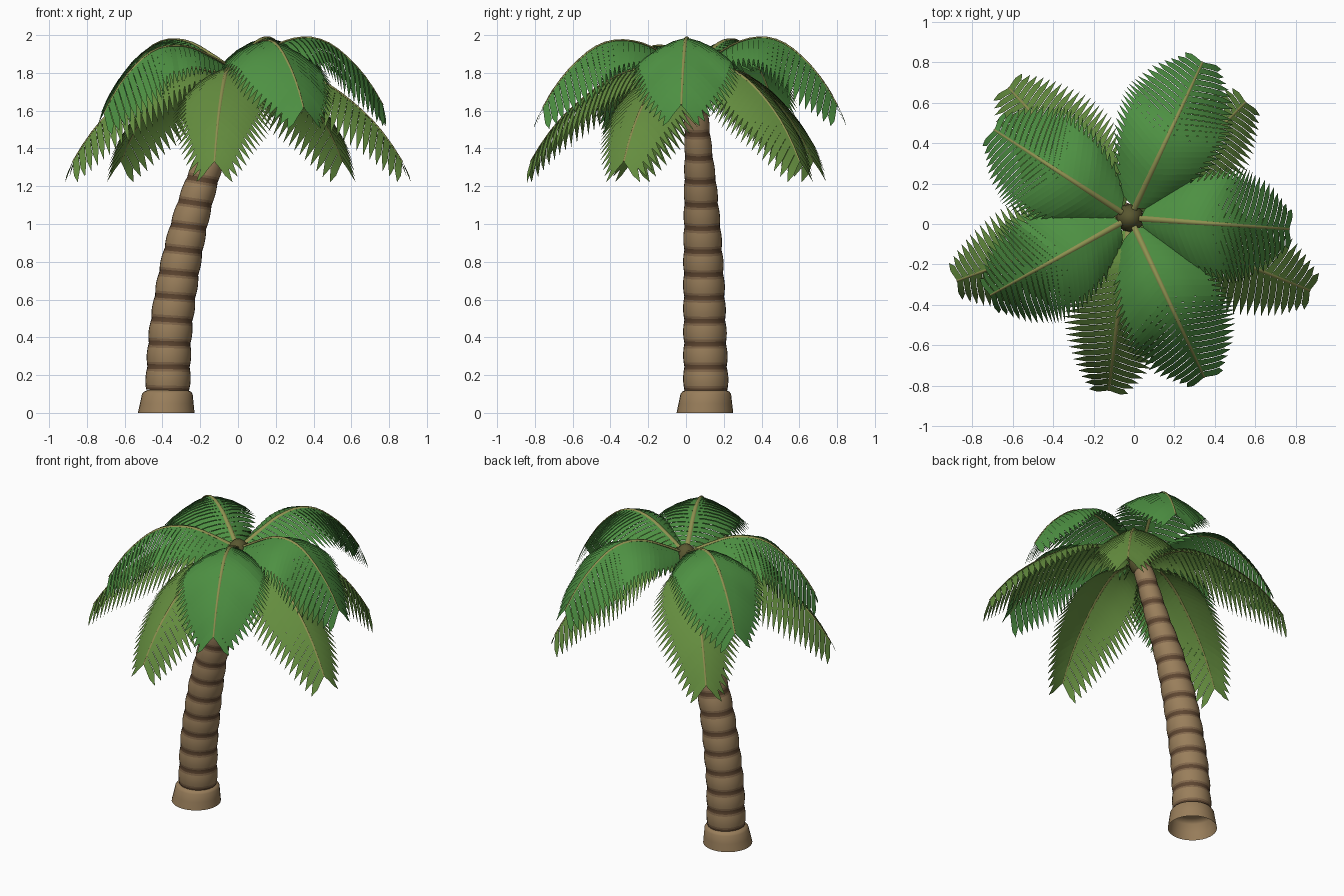
import bpy, bmesh, math
from mathutils import Vector

if "Cube" in bpy.data.objects:
    bpy.data.objects.remove(bpy.data.objects["Cube"])


def material(name, rgb):
    m = bpy.data.materials.new(name)
    m.diffuse_color = (*rgb, 1)
    m.use_nodes = True
    m.node_tree.nodes["Principled BSDF"].inputs["Base Color"].default_value = m.diffuse_color
    return m


BARK = material("bark", (0.32, 0.21, 0.105))
SHADE = material("bark_shade", (0.22, 0.135, 0.07))
RING = material("bark_ring", (0.11, 0.06, 0.03))
HUB = material("hub_brown", (0.10, 0.095, 0.03))
STEM = material("stem", (0.27, 0.28, 0.08))
UPPER = material("leaf_upper", (0.075, 0.28, 0.055))
LOWER = material("leaf_lower", (0.13, 0.27, 0.05))


def smooth_interp(pts, x):
    """Catmull-Rom style interpolation of (x, value) pairs."""
    x = min(max(x, pts[0][0]), pts[-1][0])
    n = len(pts)

    def slope(i):
        a, b = pts[max(i - 1, 0)], pts[min(i + 1, n - 1)]
        return (b[1] - a[1]) / (b[0] - a[0])
    i = max(k for k in range(n - 1) if pts[k][0] <= x)
    (x0, y0), (x1, y1) = pts[i], pts[i + 1]
    h = x1 - x0
    s = (x - x0) / h
    return ((2*s**3 - 3*s**2 + 1) * y0 + (s**3 - 2*s**2 + s) * h * slope(i)
            + (3*s**2 - 2*s**3) * y1 + (s**3 - s**2) * h * slope(i + 1))


def finish(bm, name, mats, angle=50):
    me = bpy.data.meshes.new(name)
    bm.to_mesh(me)
    bm.free()
    ob = bpy.data.objects.new(name, me)
    bpy.context.collection.objects.link(ob)
    for m in mats:
        me.materials.append(m)
    bpy.ops.object.select_all(action='DESELECT')
    ob.select_set(True)
    bpy.context.view_layer.objects.active = ob
    bpy.ops.object.shade_smooth_by_angle(angle=math.radians(angle))
    return ob


def skin(bm, loops, tones={}):
    """Bridge successive vertex loops and cap the far end."""
    n = len(loops[0])
    for k, (a, b) in enumerate(zip(loops, loops[1:])):
        for i in range(n):
            f = bm.faces.new((a[i], a[(i + 1) % n], b[(i + 1) % n], b[i]))
            f.material_index = tones.get(k, 0)
    bm.faces.new(loops[-1])


# Trunk: leaning centre line with a lathe-like ringed profile
PATH_X = [(0, -.38), (.14, -.372), (.4, -.36), (.6, -.335), (.8, -.302), (1, -.258),
          (1.2, -.2), (1.4, -.13), (1.6, -.07), (1.75, -.03)]
PATH_Y = [(0, .10), (.14, .105), (1, .085), (1.6, .052), (1.75, .035)]
RADIUS = [(.1, .12), (.4, .115), (.8, .106), (1.2, .087), (1.4, .073), (1.75, .058)]


def trunk_part(name, rows, tilt, tones={}, sides=28):
    bm = bmesh.new()
    loops = []
    for z, r in rows:
        cx, cy = smooth_interp(PATH_X, z), smooth_interp(PATH_Y, z)
        sl = (smooth_interp(PATH_X, z + .04) - smooth_interp(PATH_X, z - .04)) / .08 * tilt
        loops.append([bm.verts.new((cx + r * math.cos(a), cy + r * math.sin(a),
                                    z - r * math.cos(a) * sl))
                      for a in (2 * math.pi * i / sides for i in range(sides))])
    skin(bm, loops, tones)
    return finish(bm, name, [BARK, SHADE, RING], 70)


trunk_part("trunk_base", [(0, .15), (.05, .142), (.1, .134), (.112, .125), (.122, .105)], 0)
rows, tones = [], {}
SEGS, STEPS = 13, 10
for k in range(SEGS * STEPS + 1):
    z = .12 + (1.73 - .12) * k / (SEGS * STEPS)
    v = (k % STEPS) / STEPS
    rows.append((z, smooth_interp(RADIUS, z) * (.95 + .06 * math.sin(math.pi * v))))
    tones[k] = {0: 2, STEPS - 1: 2, 1: 1, STEPS - 2: 1}.get(k % STEPS, 0)
trunk_part("trunk", rows, .5, tones)

# Hub the fronds grow out of
bm = bmesh.new()
bmesh.ops.create_uvsphere(bm, u_segments=12, v_segments=8, radius=1)
for v in bm.verts:
    v.co = Vector((-.02 + v.co.x * .07, .03 + v.co.y * .07, 1.775 + v.co.z * .1))
finish(bm, "crown_hub", [HUB])

# Fronds: arching rib with a drooping blade of pointed leaflets on both sides
UP_ARC = [(0, 1.83), (.12, 1.9), (.25, 1.965), (.38, 1.987), (.5, 1.955), (.62, 1.865),
          (.72, 1.755), (.8, 1.63)]
LOW_ARC = [(0, 1.75), (.12, 1.81), (.25, 1.825), (.4, 1.78), (.55, 1.69), (.7, 1.565),
           (.8, 1.45), (.88, 1.33)]
UP_LEN = [(0, .07), (.1, .19), (.22, .28), (.38, .325), (.58, .325), (.78, .26), (.9, .18),
          (1, .1)]
LOW_LEN = [(0, .06), (.1, .15), (.22, .25), (.38, .31), (.58, .30), (.78, .23), (.9, .17), (1, .1)]


def frond(name, degrees, arc, lengths, reach, dip, mat, notch, count=26):
    a = math.radians(degrees)
    out, side = Vector((math.cos(a), math.sin(a), 0)), Vector((-math.sin(a), math.cos(a), 0))
    end = arc[-1][0]
    up = Vector((0, 0, 1))
    centre = Vector((-.02, .03, 0))

    def rib(t):
        height = smooth_interp(arc, end * t) - dip * min(1, 2.2 * t)
        return centre + out * (.03 + (reach - .03) * t) + up * height

    def frame(t):
        tan = (rib(min(t + .02, 1)) - rib(max(t - .02, 0))).normalized()
        nor = tan.cross(side)
        return tan, nor if nor.z > 0 else -nor

    def blade(t, s, u):
        tan, nor = frame(t)
        size = smooth_interp(lengths, t)
        fwd = .22 + .36 * t + .35 * t**6
        drop = nor * (.16 * u + .2 * u * u) + up * (.22 * u * u)
        return rib(t) + size * (tan * fwd * u + side * s * .88 * u - drop)

    # blade: each leaflet is its own strip, its far edge tucked a little lower
    bm = bmesh.new()
    cols = [0, notch * .33, notch * .67, notch]
    for s in (-1, 1):
        for i in range(count):
            t0, t1 = (.03 + .97 * (i + d) / count for d in (0, 1))
            tuck = frame(t1)[1] * .004
            near = [bm.verts.new(blade(t0, s, u)) for u in cols]
            far = [bm.verts.new(blade(t1, s, u) - tuck * min(1, 4 * u)) for u in cols]
            tip = bm.verts.new(blade(t0 + .6 * (t1 - t0), s, 1))
            quads = [(near[j], far[j], far[j + 1], near[j + 1]) for j in range(3)]
            for q in quads + [(near[3], far[3], tip)]:
                bm.faces.new(q if s > 0 else q[::-1])
    finish(bm, name + "_blade", [mat], 60)

    # rib
    bm = bmesh.new()
    loops = []
    for i in range(17):
        t = i / 16
        nor, r = frame(t)[1], .015 - .01 * t
        loops.append([bm.verts.new(rib(t) + side * r * x + nor * r * .6 * y)
                      for x, y in ((1, 0), (.5, 1), (-.5, 1), (-1, 0), (0, -1))])
    skin(bm, loops)
    bmesh.ops.recalc_face_normals(bm, faces=bm.faces)
    finish(bm, name + "_rib", [STEM], 70)


for i, (deg, reach, dip) in enumerate([(65, .85, 0), (-4, .79, 0), (-65, .87, .015),
                                       (-151, .79, .045), (147, .80, .01)]):
    frond(f"upper_frond_{i + 1}", deg, UP_ARC, UP_LEN, reach, dip, UPPER, .76)
for i, (deg, reach) in enumerate([(45, .81), (-22, .96), (-97, .86), (200, .91), (133, .88)]):
    frond(f"lower_frond_{i + 1}", deg, LOW_ARC, LOW_LEN, reach, 0, LOWER, .66)
